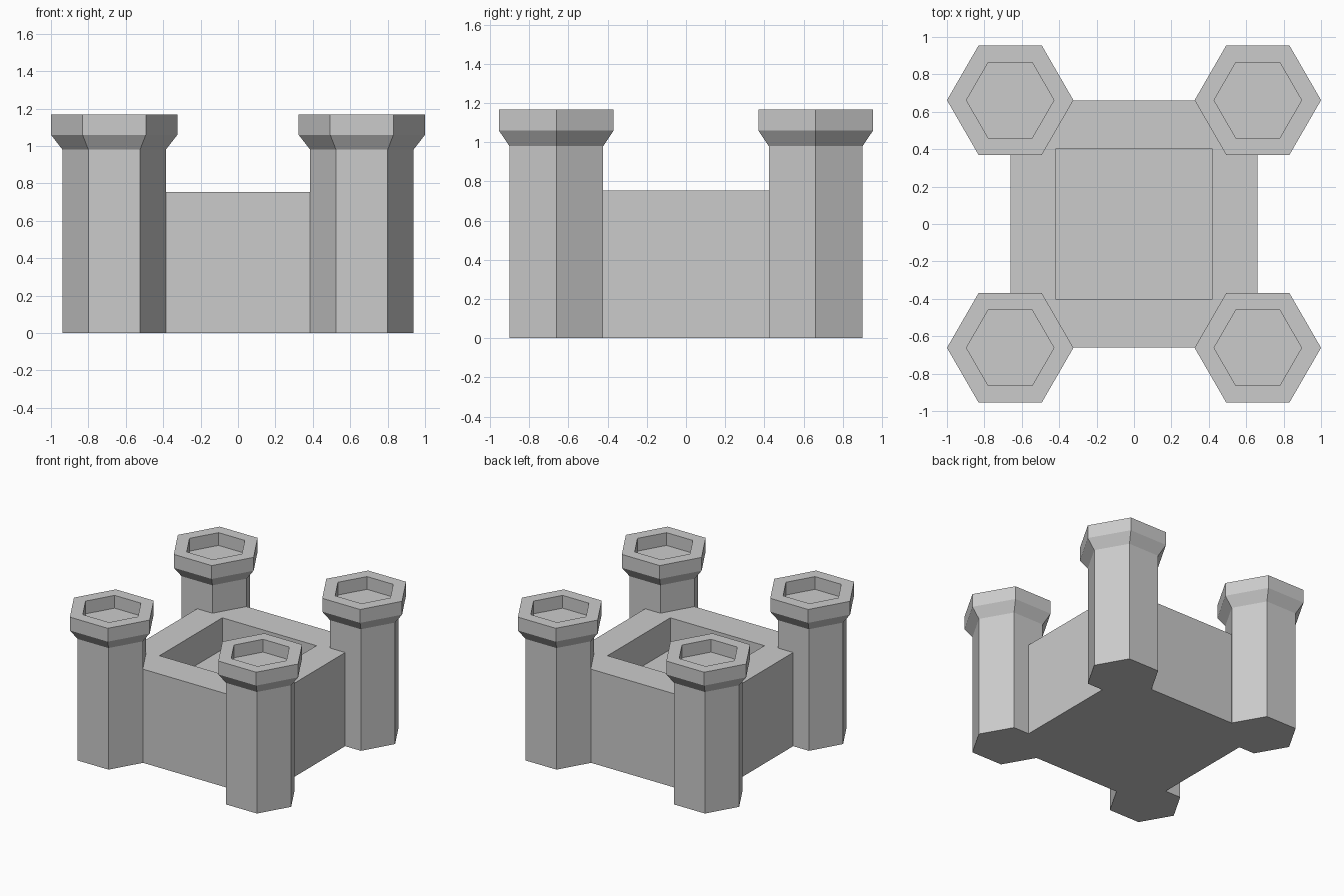
import bpy
import bmesh
from math import cos, sin, pi

if "Cube" in bpy.data.objects:
    bpy.data.objects.remove(bpy.data.objects["Cube"], do_unlink=True)

stone = bpy.data.materials.new("grey stone")
stone.use_nodes = True
colour = (0.6, 0.6, 0.6, 1)
stone.diffuse_color = colour
stone.node_tree.nodes["Principled BSDF"].inputs["Base Color"].default_value = colour


def hexagon(radius, z):
    return [(radius * cos(i * pi / 3), radius * sin(i * pi / 3), z) for i in range(6)]


def rectangle(x, y, z):
    return [(x, y, z), (-x, y, z), (-x, -y, z), (x, -y, z)]


def loft(name, rings, location=(0, 0, 0)):
    """Bridge successive rings and cap the first and last."""
    bm = bmesh.new()
    loops = [[bm.verts.new(p) for p in ring] for ring in rings]
    for low, high in zip(loops, loops[1:]):
        for i in range(len(low)):
            j = (i + 1) % len(low)
            bm.faces.new((low[i], low[j], high[j], high[i]))
    bm.faces.new(loops[0][::-1])
    bm.faces.new(loops[-1])
    bmesh.ops.recalc_face_normals(bm, faces=bm.faces)
    mesh = bpy.data.meshes.new(name)
    bm.to_mesh(mesh)
    bm.free()
    mesh.materials.append(stone)
    obj = bpy.data.objects.new(name, mesh)
    obj.location = location
    bpy.context.collection.objects.link(obj)
    return obj


# Square keep with a sunken courtyard
WALL, TOP, FLOOR = 0.66, 0.755, 0.5
loft("keep", [
    rectangle(WALL, WALL, 0),
    rectangle(WALL, WALL, TOP),
    rectangle(0.42, 0.4, TOP),
    rectangle(0.42, 0.4, FLOOR),
])

# Corner towers: shaft, flared head and sunken platform
TOWER = [(0.276, 0), (0.276, 0.98), (0.338, 1.06),
         (0.338, 1.168), (0.234, 1.168), (0.234, 1.065)]
CENTRE = 0.662
for depth, sy in (("front", -1), ("back", 1)):
    for side, sx in (("right", -1), ("left", 1)):
        loft(f"{depth}_{side}_tower", [hexagon(r, z) for r, z in TOWER],
             (sx * CENTRE, sy * CENTRE, 0))
